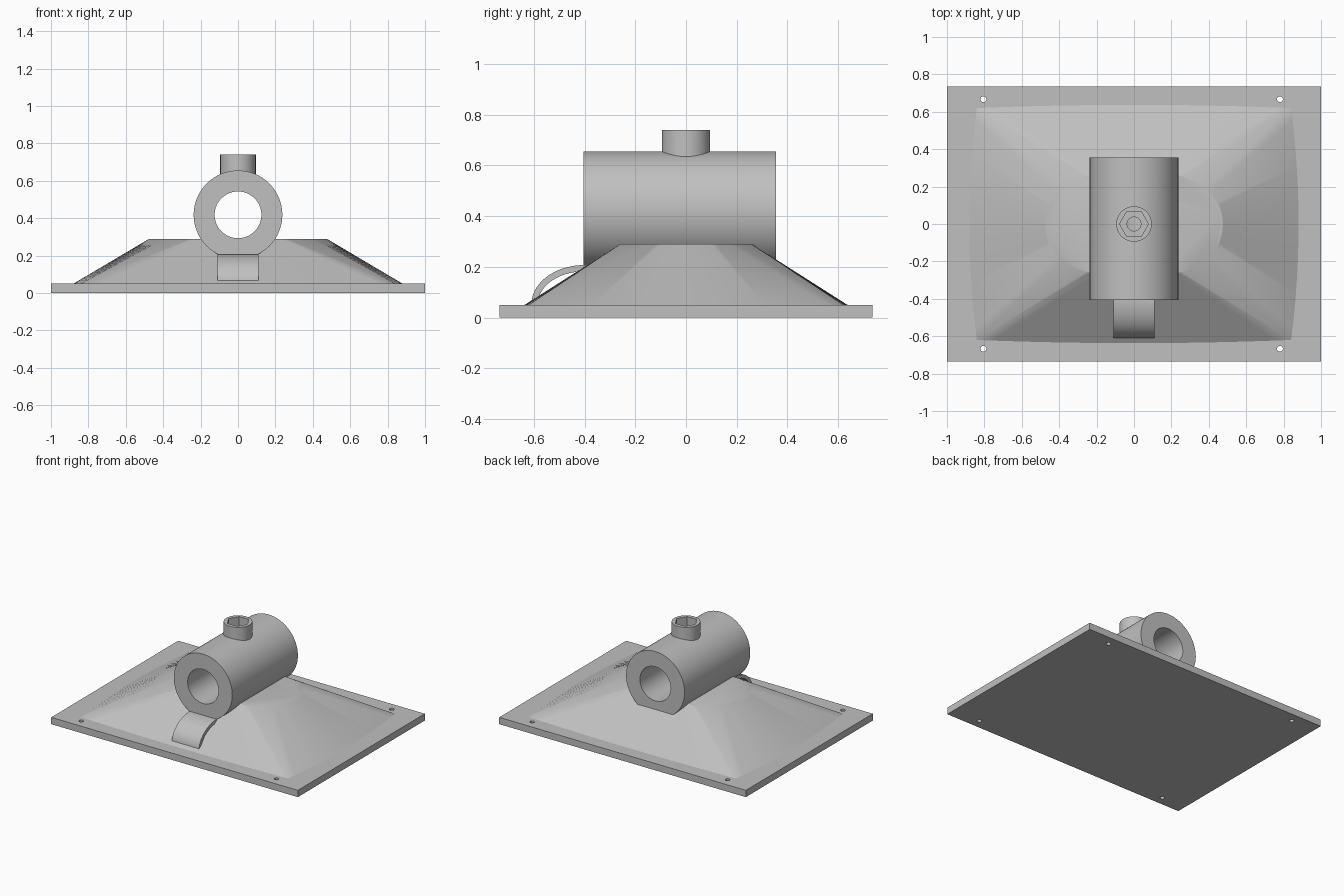
import bpy, bmesh, math
from math import sin, cos, pi, radians
from mathutils import Matrix

if "Cube" in bpy.data.objects:
    bpy.data.objects.remove(bpy.data.objects["Cube"])

grey = bpy.data.materials.new("silver grey")
grey.diffuse_color = (0.527, 0.527, 0.527, 1)
grey.use_nodes = True
grey.node_tree.nodes["Principled BSDF"].inputs["Base Color"].default_value = grey.diffuse_color


def finish(bm, name, smooth=True):
    """Turn a bmesh into a named, coloured object."""
    bmesh.ops.recalc_face_normals(bm, faces=bm.faces)
    me = bpy.data.meshes.new(name)
    bm.to_mesh(me)
    bm.free()
    me.materials.append(grey)
    ob = bpy.data.objects.new(name, me)
    bpy.context.collection.objects.link(ob)
    if smooth:
        shade(ob)
    return ob


def activate(ob):
    bpy.ops.object.select_all(action='DESELECT')
    ob.select_set(True)
    bpy.context.view_layer.objects.active = ob


def shade(ob):
    activate(ob)
    bpy.ops.object.shade_smooth_by_angle(angle=radians(28))


def box(name, x, y, z):
    bm = bmesh.new()
    bmesh.ops.create_cube(bm, size=1)
    for v in bm.verts:
        v.co = [r[0] + (c + 0.5) * (r[1] - r[0]) for c, r in zip(v.co, (x, y, z))]
    return finish(bm, name, False)


def rod(name, radius, lo, hi, axis='Z', at=(0, 0), sides=64):
    """Cylinder from lo to hi along an axis; at = the other two coordinates."""
    bm = bmesh.new()
    bmesh.ops.create_cone(bm, cap_ends=True, segments=sides, radius1=radius,
                          radius2=radius, depth=hi - lo)
    mid = (lo + hi) / 2
    if axis == 'Y':
        m = Matrix.Translation((at[0], mid, at[1])) @ Matrix.Rotation(pi / 2, 4, 'X')
    else:
        m = Matrix.Translation((at[0], at[1], mid))
        if sides == 6:
            m = m @ Matrix.Rotation(pi / 6, 4, 'Z')
    bmesh.ops.transform(bm, matrix=m, verts=bm.verts)
    return finish(bm, name, False)


def combine(ob, tool, op='DIFFERENCE'):
    activate(ob)
    mod = ob.modifiers.new("bool", 'BOOLEAN')
    mod.operation, mod.solver, mod.object = op, 'EXACT', tool
    bpy.ops.object.modifier_apply(modifier=mod.name)
    bpy.data.objects.remove(tool, do_unlink=True)


# Base plate with four screw holes
plate = box("base_plate", (-1, 1), (-0.735, 0.735), (0, 0.05))
for hx in (-0.805, 0.78):
    for hy in (-0.667, 0.667):
        combine(plate, rod("hole_cutter", 0.016, -0.1, 0.2, at=(hx, hy), sides=24))
shade(plate)

# Pedestal: loft from a bulged rectangle up to a rounded slot shape
R, S = 0.26, 0.215


def arc(a):
    return (S + R * cos(a), R * sin(a))


N = 10
quarter = []
for i in range(N + 1):                       # side panel
    t = i / N
    quarter.append(((0.88 - 0.04 * t * t, 0.62 * t), arc(pi / 4 * t)))
for i in range(1, N + 1):                    # fan at the corner
    quarter.append(((0.84, 0.62), arc(pi / 4 * (1 + i / N))))
for i in range(1, N + 1):                    # long panel
    t = 1 - i / N
    quarter.append(((0.84 * t, 0.637 - 0.017 * t * t), (S * t, R)))


def flip(pairs, sx, sy):
    return [((b[0] * sx, b[1] * sy), (t[0] * sx, t[1] * sy)) for b, t in pairs]


ring = (quarter + flip(quarter, -1, 1)[::-1]
        + flip(quarter, -1, -1) + flip(quarter, 1, -1)[::-1])
bm = bmesh.new()
low = [bm.verts.new((*b, 0.05)) for b, t in ring]
top = [bm.verts.new((*t, 0.29)) for b, t in ring]
for i in range(len(ring)):
    j = (i + 1) % len(ring)
    bm.faces.new((low[i], low[j], top[j], top[i]))
bm.faces.new(top)
bm.faces.new(low[::-1])
bmesh.ops.remove_doubles(bm, verts=bm.verts, dist=1e-5)
finish(bm, "pedestal")

# Barrel with flat underside, bore, top collar and hexagonal socket
barrel = rod("barrel_with_collar", 0.237, -0.405, 0.355, 'Y', (0, 0.418), 96)
combine(barrel, rod("collar", 0.095, 0.58, 0.74), 'UNION')
combine(barrel, box("flat_cutter", (-1, 1), (-1, 1), (-0.2, 0.205)))
combine(barrel, rod("bore_cutter", 0.125, -0.6, 0.6, 'Y', (0, 0.418)))
combine(barrel, rod("socket_cutter", 0.077, 0.63, 0.8, sides=6))
combine(barrel, rod("screw_hole_cutter", 0.037, 0.45, 0.7, sides=32))
shade(barrel)

# Curved strap joining the barrel front to the pedestal
bm = bmesh.new()
rows = []
for i in range(25):
    a = pi / 2 * i / 24
    row = []
    for x, d in ((-0.11, 0), (0.11, 0), (0.11, 0.025), (-0.11, 0.025)):
        row.append(bm.verts.new((x, -0.4 - (0.21 - d) * sin(a),
                                 0.052 + (0.155 - d) * cos(a))))
    rows.append(row)
for p, q in zip(rows, rows[1:]):
    for k in range(4):
        bm.faces.new((p[k], p[(k + 1) % 4], q[(k + 1) % 4], q[k]))
bm.faces.new(rows[0])
bm.faces.new(rows[-1][::-1])
finish(bm, "front_strap")
